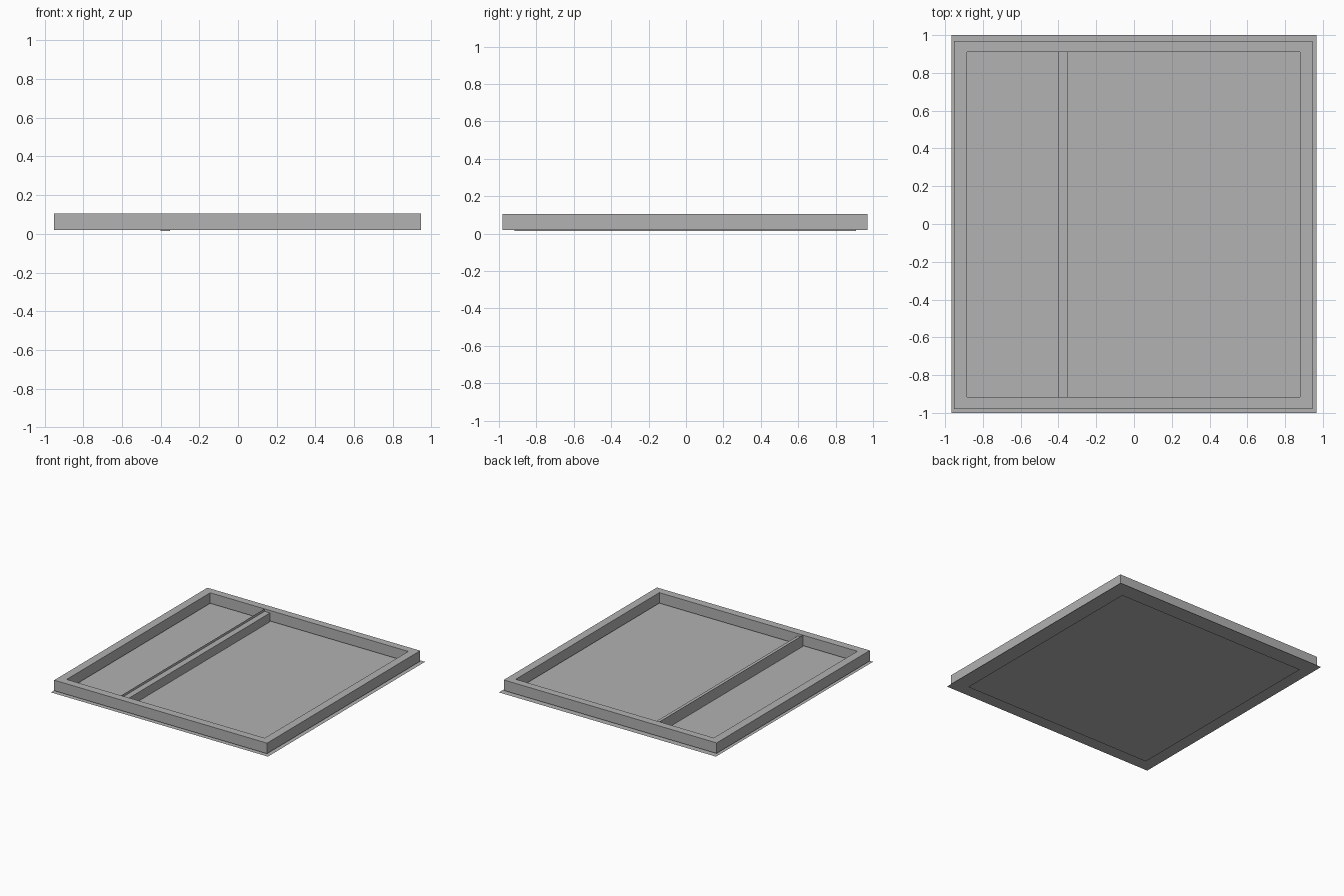
import bpy
import bmesh

default_cube = bpy.data.objects.get("Cube")
if default_cube:
    bpy.data.objects.remove(default_cube, do_unlink=True)

grey = bpy.data.materials.new("plain_grey")
grey.use_nodes = True
colour = (0.445, 0.445, 0.445, 1)
grey.diffuse_color = colour
grey.node_tree.nodes["Principled BSDF"].inputs["Base Color"].default_value = colour

FLOOR, BASE, TOP = 0.01, 0.02, 0.105


def finish(name, bm):
    mesh = bpy.data.meshes.new(name)
    bm.to_mesh(mesh)
    bm.free()
    mesh.materials.append(grey)
    obj = bpy.data.objects.new(name, mesh)
    bpy.context.collection.objects.link(obj)
    return obj


def loop(bm, rect, z):
    """Four corner vertices of a rectangle (x0, x1, y0, y1)."""
    x0, x1, y0, y1 = rect
    return [bm.verts.new((x, y, z)) for x, y in ((x0, y0), (x1, y0), (x1, y1), (x0, y1))]


def bridge(bm, a, b):
    for i in range(4):
        j = (i + 1) % 4
        bm.faces.new((a[i], a[j], b[j], b[i]))


def sheet(name, rect, z, down=False):
    bm = bmesh.new()
    corners = loop(bm, rect, z)
    bm.faces.new(corners[::-1] if down else corners)
    return finish(name, bm)


def box(name, rect, z0, z1):
    bm = bmesh.new()
    low, high = loop(bm, rect, z0), loop(bm, rect, z1)
    bridge(bm, low, high)
    bm.faces.new(low[::-1])
    bm.faces.new(high)
    return finish(name, bm)


def ring(name, outer, inner, z0, z1):
    bm = bmesh.new()
    loops = [loop(bm, outer, z0), loop(bm, outer, z1),
             loop(bm, inner, z1), loop(bm, inner, z0)]
    for i in range(4):
        bridge(bm, loops[i], loops[(i + 1) % 4])
    return finish(name, bm)


# Thin floor sheet with a smaller backing sheet beneath it
sheet("floor_sheet", (-0.967, 0.967, -1, 1), FLOOR)
sheet("underside_panel", (-0.86, 0.855, -0.89, 0.885), 0, down=True)

# Raised rectangular border
inner = (-0.885, 0.88, -0.917, 0.91)
ring("border_frame", (-0.952, 0.945, -0.98, 0.97), inner, BASE, TOP)

# Divider bar, slightly lower than the border
divider = (-0.4, -0.352) + inner[2:]
box("divider_bar", divider, 0.014, 0.085)

# Upright lip along one side of the divider
bm = bmesh.new()
x, _, y0, y1 = divider
bm.faces.new([bm.verts.new((x, y, z)) for y, z in
              ((y1, 0.085), (y0, 0.085), (y0, TOP), (y1, TOP))])
finish("divider_lip", bm)
